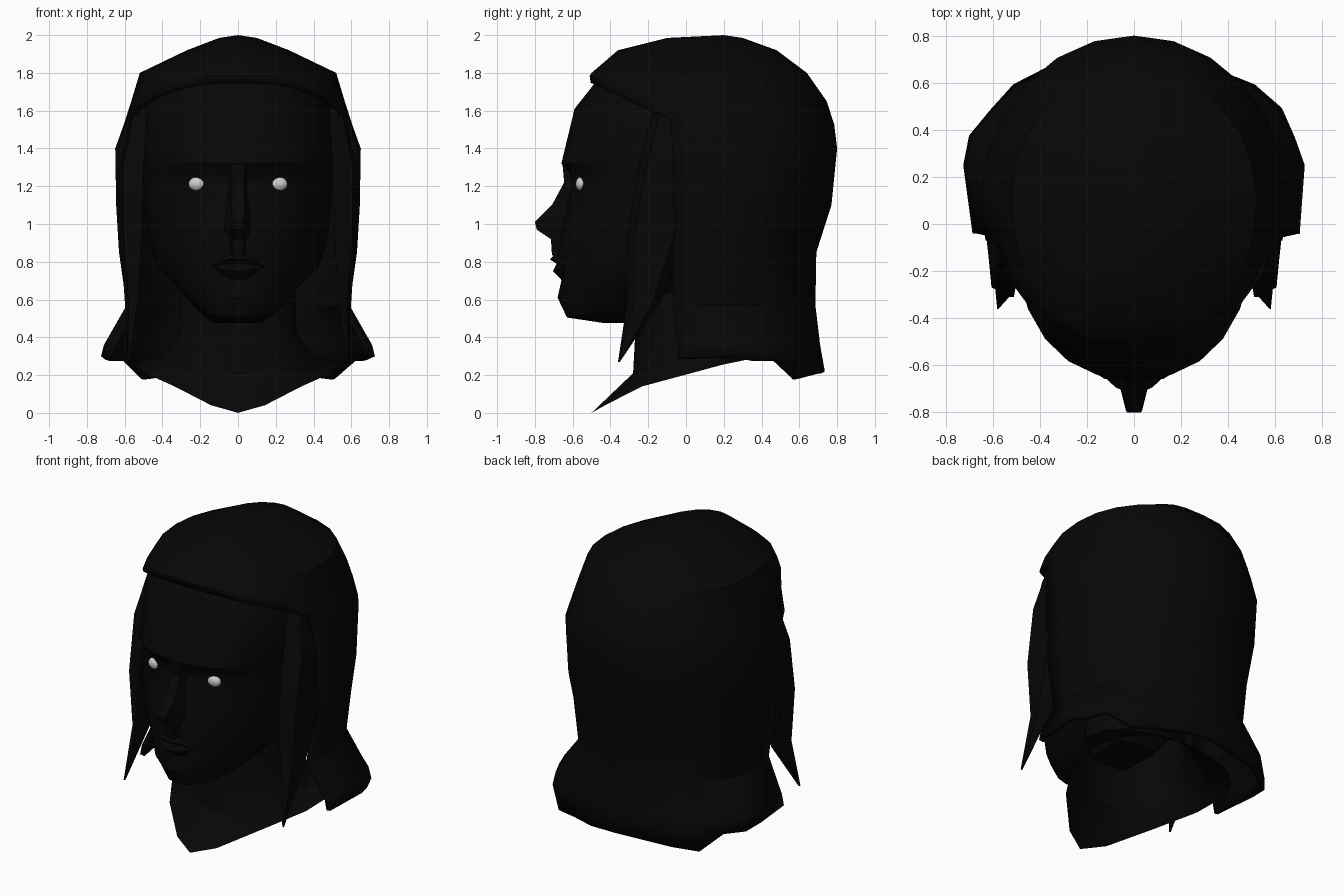
import bpy, math

if "Cube" in bpy.data.objects:
    bpy.data.objects.remove(bpy.data.objects["Cube"])


def material(name, v):
    m = bpy.data.materials.new(name)
    m.diffuse_color = (v, v, v, 1)
    m.use_nodes = True
    m.node_tree.nodes["Principled BSDF"].inputs["Base Color"].default_value = m.diffuse_color
    return m


BLACK = material("near_black", 0.002)
WHITE = material("eye_grey", 0.6)


def build(name, verts, faces, mat=BLACK, thick=0, angle=30):
    me = bpy.data.meshes.new(name)
    me.from_pydata(verts, [], faces)
    me.materials.append(mat)
    ob = bpy.data.objects.new(name, me)
    bpy.context.collection.objects.link(ob)
    bpy.ops.object.select_all(action='DESELECT')
    ob.select_set(True)
    bpy.context.view_layer.objects.active = ob
    # consistent outward normals
    bpy.ops.object.mode_set(mode='EDIT')
    bpy.ops.mesh.select_all(action='SELECT')
    bpy.ops.mesh.normals_make_consistent(inside=False)
    bpy.ops.object.mode_set(mode='OBJECT')
    bpy.ops.object.shade_smooth_by_angle(angle=math.radians(angle))
    if thick:
        s = ob.modifiers.new("thickness", 'SOLIDIFY')
        s.thickness = thick
        s.offset = -1
    return ob


def ring(w, yf, yb, c, zf, n=24, ef=2.3, eb=2.0):
    """Superellipse section starting at the front; zf(y) gives the height."""
    pts = []
    for i in range(n):
        a = 2 * math.pi * i / n
        s, k = math.sin(a), math.cos(a)
        e = ef if k > 0 else eb
        x = w * math.copysign(abs(s) ** (2 / e), s)
        r = abs(k) ** (2 / e)
        y = c + r * ((yf - c) if k > 0 else (yb - c))
        pts.append((x, y, zf(y)))
    return pts


def grid_faces(rows, cols, wrap=False):
    return [(r * cols + i, r * cols + (i + 1) % cols,
             (r + 1) * cols + (i + 1) % cols, (r + 1) * cols + i)
            for r in range(rows - 1) for i in range(cols if wrap else cols - 1)]


# Head: stacked sections, lower ones tilted along the jaw
LEVELS = [(.475, -.43, .14, .05, 0), (.505, -.63, .25, .15, .16),
          (.61, -.68, .37, .25, .2), (.70, -.66, .43, .35, .12),
          (.85, -.68, .465, .5, .05), (.93, -.67, .475, .55, 0),
          (1.06, -.645, .49, .6, 0), (1.22, -.605, .5, .62, 0),
          (1.27, -.62, .5, .63, 0), (1.32, -.66, .51, .64, 0),
          (1.61, -.59, .5, .6, 0), (1.8, -.44, .4, .48, 0)]
N = 24
verts = []
for z, yf, w, yb, t in LEVELS:
    verts += ring(w, yf, yb, 0, lambda y: z + t * (y - yf),
                  ef=2.05 if .55 < z < 1 else 2.3)
faces = grid_faces(len(LEVELS), N, True)
faces += [tuple(range(N)), tuple(range(len(verts) - N, len(verts)))]
build("head", verts, faces)

# Nose: tapered wedge (z, front y, ridge half width, base half width)
verts = []
for z, y, a, b in [(1.33, -.655, .04, .08), (1.22, -.645, .03, .06),
                   (1.10, -.71, .035, .07), (1.01, -.80, .03, .09),
                   (.97, -.79, .035, .09), (.92, -.715, .03, .07),
                   (.84, -.71, .03, .06), (.79, -.68, .03, .06)]:
    verts += [(-b, -.57, z), (-a, y, z), (a, y, z), (b, -.57, z)]
build("nose", verts, grid_faces(8, 4, True) + [(0, 1, 2, 3), (28, 29, 30, 31)])

# Lips: rows that pinch to the mouth corners
verts = []
for z, y in [(.85, -.69), (.82, -.72), (.79, -.685), (.75, -.705), (.70, -.655)]:
    for x in (-.14, -.08, -.03, 0, .03, .08, .14):
        f = 1 - (abs(x) / .14) ** 2
        dip = .008 if x == 0 and z > .8 else 0
        verts.append((x, -.635 + (y + .635) * f, .775 + (z - .775) * f - dip))
build("lips", verts, grid_faces(5, 7))


# Neck spreading to shoulders and a pointed chest
def chest(y):
    return min(.13 + (y + .27) * (.565 if y < -.27 else .27), .28)


verts = (ring(.30, -.24, .28, 0, lambda y: .75, 16)
         + ring(.31, -.27, .32, 0, lambda y: .42 + .08 * y, 16)
         + ring(.42, -.28, .42, .05, lambda y: .25 + .2 * max(y, -.2), 16)
         + ring(.54, -.5, .5, .2, chest, 16, 1.45, 2))
build("neck", verts, grid_faces(4, 16, True))


# Hair cap and long back hair, open around the face
def fringe(y):
    return 1.75 - .45 * min(y + .51, .5)


cap = [ring(.10, -.10, .30, .15, lambda y: 1.985),
       ring(.27, -.36, .48, .1, lambda y: 1.92, ef=2, eb=2),
       ring(.52, -.50, .64, .1, lambda y: 1.80, ef=2.1, eb=2.1),
       ring(.565, -.51, .745, .1, lambda y: 1.785 - .27 * min(y + .51, .5)),
       ring(.605, -.505, .785, .1, fringe)]
verts = [p for r in cap for p in r]
faces = grid_faces(5, N, True)
verts.append((0, .2, 2.0))
faces += [(i, (i + 1) % N, len(verts) - 1) for i in range(N)]
FIRST, LAST = 5, 19                      # columns kept below the cap
prev = [4 * N + i for i in range(FIRST, LAST + 1)]
ENDS = [.29, .30, .28, .28, .18, .20, .21, .22]   # ragged lower edge, side to back
for z, w, yb in [(1.4, .65, .80), (1.1, .645, .77), (.85, .63, .69),
                 (.57, .59, .685), (.36, .71, .71), (0, .725, .735)]:
    base = len(verts)
    pts = ring(w, -.45, yb, .1, lambda y: z) if z > .5 else \
        ring(w, -.7, yb, .25, lambda y: z)        # flared ends sit further back
    for i in range(FIRST, LAST + 1):
        x, y, h = pts[i]
        k = .975 if i % 3 == 1 and z < 1.2 else 1     # shallow locks
        if z == 0:
            h = ENDS[min(i, N - i) - FIRST]
        verts.append((x * k, .1 + (y - .1) * k, h))
    cur = list(range(base, len(verts)))
    faces += [(prev[j], prev[j + 1], cur[j + 1], cur[j]) for j in range(len(cur) - 1)]
    prev = cur
build("hair", verts, faces, thick=.03)

# Front locks: (z, front y, inner x, rear y, outer x) tapering to a tip
LOCK = [(1.62, -.17, .48, -.03, .565), (1.3, -.25, .50, -.03, .63),
        (.95, -.31, .51, -.06, .625), (.6, -.31, .53, -.17, .60),
        (.27, -.36, .575, -.35, .582)]
for side, label in ((1, "right"), (-1, "left")):
    verts = []
    for z, y0, xi, y1, xo in LOCK:
        d = .04 if z > .3 else 0
        verts += [(side * xi, y0, z), (side * (xo - d / 2), y0 + d, z),
                  (side * xo, y1, z), (side * xi, y1 + d, z)]
    build("front_lock_" + label, verts,
          grid_faces(5, 4, True) + [(0, 1, 2, 3), (16, 17, 18, 19)])

# Eyes: small flattened balls set in the sockets
for side, label in ((1, "right"), (-1, "left")):
    bpy.ops.mesh.primitive_uv_sphere_add(segments=12, ring_count=8, radius=1,
                                         location=(side * .214, -.555, 1.212))
    eye = bpy.context.object
    eye.name = "eye_" + label
    eye.scale = (.049, .03, .038)
    eye.data.materials.append(WHITE)
    bpy.ops.object.shade_smooth_by_angle(angle=math.radians(35))
